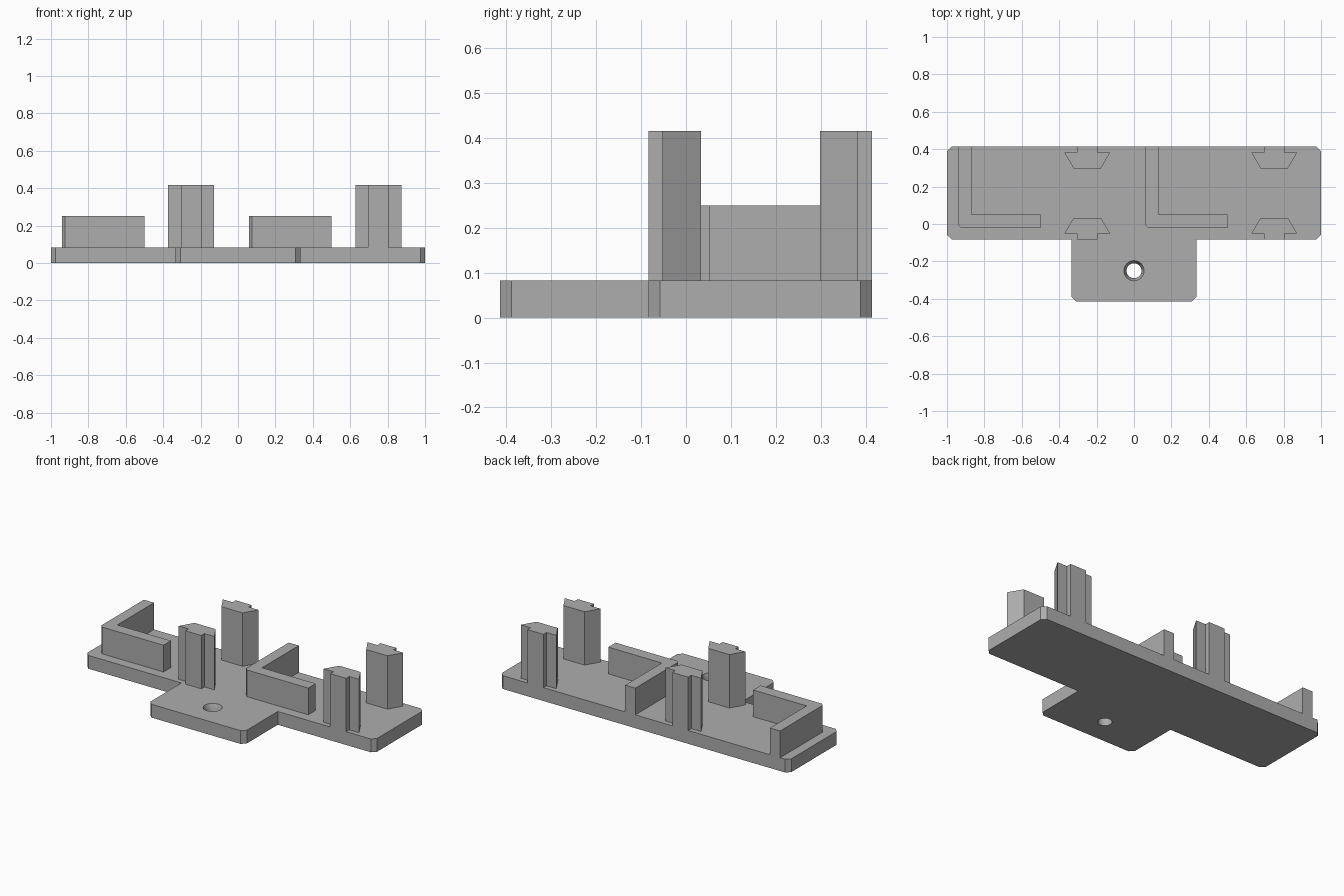
import bpy
import bmesh

if "Cube" in bpy.data.objects:
    bpy.data.objects.remove(bpy.data.objects["Cube"], do_unlink=True)

PLATE_TOP, WALL_TOP, POST_TOP = 0.083, 0.25, 0.416
BACK, FRONT, TAB_FRONT = 0.414, -0.083, -0.414
SINK = 0.01  # how far walls and posts are set into the plate

grey = bpy.data.materials.new("mid grey")
grey.use_nodes = True
grey.diffuse_color = (0.42, 0.42, 0.42, 1)
grey.node_tree.nodes["Principled BSDF"].inputs["Base Color"].default_value = (0.42, 0.42, 0.42, 1)


def finish(name, bm):
    bmesh.ops.recalc_face_normals(bm, faces=bm.faces)
    mesh = bpy.data.meshes.new(name)
    bm.to_mesh(mesh)
    bm.free()
    mesh.materials.append(grey)
    obj = bpy.data.objects.new(name, mesh)
    bpy.context.collection.objects.link(obj)
    return obj


def extrude(name, outline, bottom, top):
    """Prism from an outline seen from above."""
    bm = bmesh.new()
    face = bm.faces.new([bm.verts.new((x, y, bottom)) for x, y in outline])
    result = bmesh.ops.extrude_face_region(bm, geom=[face])
    verts = [v for v in result["geom"] if isinstance(v, bmesh.types.BMVert)]
    bmesh.ops.translate(bm, verts=verts, vec=(0, 0, top - bottom))
    return finish(name, bm)


# T-shaped base plate with clipped outer corners
c, tab = 0.025, 0.333
half = [(tab - c, TAB_FRONT), (tab, TAB_FRONT + c), (tab, FRONT), (1 - c, FRONT),
        (1, FRONT + c), (1, BACK - c), (1 - c, BACK)]
plate = extrude("base_plate", half + [(-x, y) for x, y in reversed(half)], 0, PLATE_TOP)

# Countersunk screw hole
bm = bmesh.new()
rings = []
for r, z in [(0.04, -0.05), (0.04, 0.05), (0.054, PLATE_TOP), (0.054, 0.12)]:
    ring = bmesh.ops.create_circle(bm, segments=32, radius=r)["verts"]
    bmesh.ops.translate(bm, verts=ring, vec=(0, -0.25, z))
    rings.append(ring)
for low, high in zip(rings, rings[1:]):
    for i in range(len(low)):
        bm.faces.new((low[i - 1], low[i], high[i], high[i - 1]))
bm.faces.new(rings[0])
bm.faces.new(rings[-1])
cutter = finish("hole_cutter", bm)
cutter.hide_render = True
mod = plate.modifiers.new("screw_hole", "BOOLEAN")
mod.operation, mod.object, mod.solver = "DIFFERENCE", cutter, "EXACT"
bpy.context.view_layer.objects.active = plate
plate.select_set(True)
bpy.ops.object.modifier_apply(modifier=mod.name)
bpy.data.objects.remove(cutter, do_unlink=True)
bpy.ops.object.shade_smooth_by_angle(angle=0.4)

# Two stations, each with an L-shaped wall and a pair of facing posts
wall = [(0.076, -0.021), (0.5, -0.021), (0.5, 0.052), (0.13, 0.052),
        (0.13, BACK), (0.06, BACK), (0.06, -0.005)]
post_half = [(0.055, FRONT), (0.055, -0.052), (0.123, -0.042), (0.073, 0.033)]
post_half[2] = (0.123, -0.052)
post = post_half + [(-x, y) for x, y in reversed(post_half)]

for side, shift in (("right", -1), ("left", 0)):
    extrude(side + "_corner_wall", [(x + shift, y) for x, y in wall], PLATE_TOP - SINK, WALL_TOP)
    centre = shift + 0.75
    extrude(side + "_front_post", [(x + centre, y) for x, y in post], PLATE_TOP - SINK, POST_TOP)
    extrude(side + "_back_post", [(x + centre, BACK + FRONT - y) for x, y in post],
            PLATE_TOP - SINK, POST_TOP)
